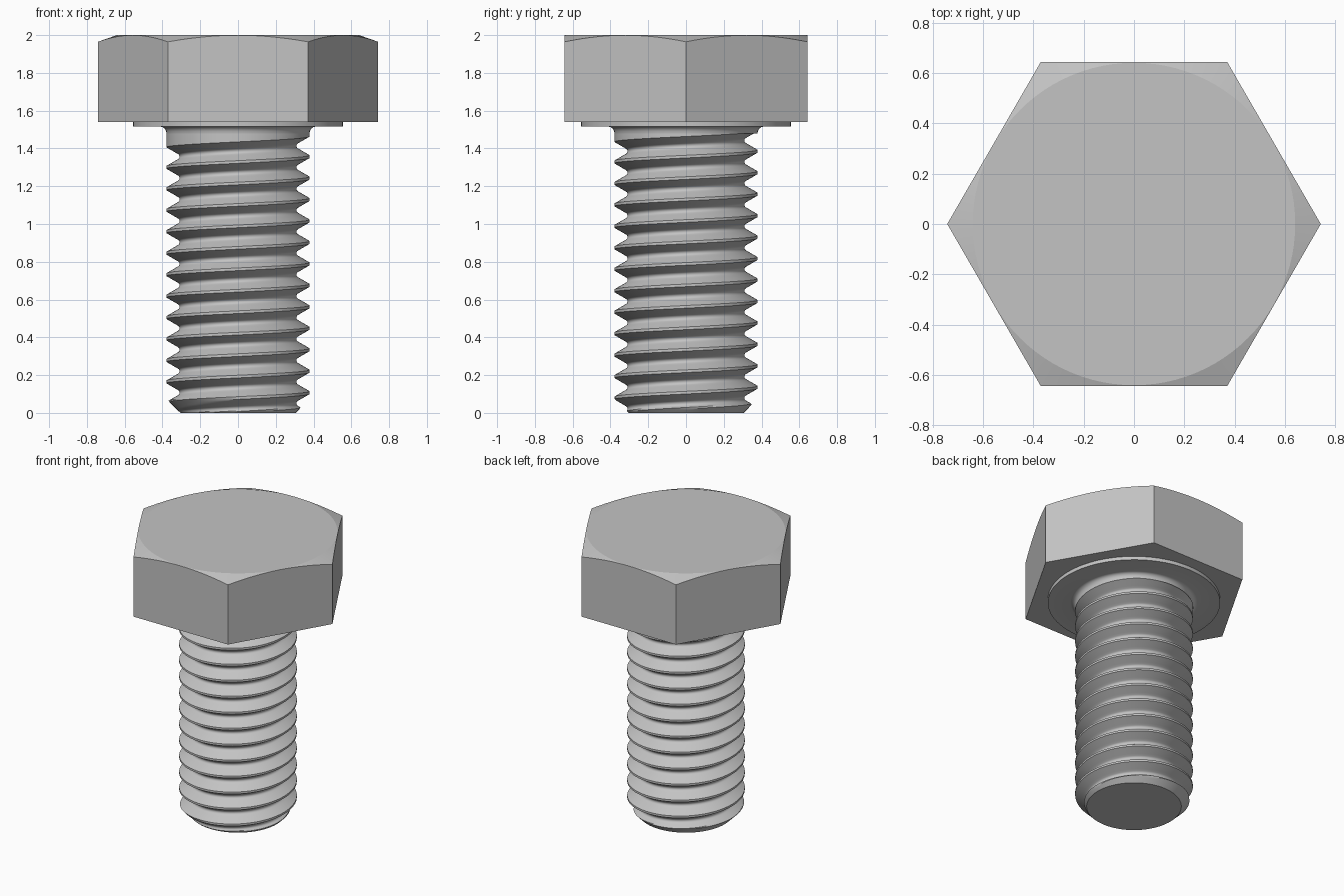
import bpy
import bmesh
from math import pi, cos, sin, sqrt, radians

cube = bpy.data.objects.get("Cube")
if cube:
    bpy.data.objects.remove(cube, do_unlink=True)

STEEL = (0.55, 0.55, 0.55, 1)
steel = bpy.data.materials.new("plain_steel")
steel.use_nodes = True
steel.diffuse_color = STEEL
steel.node_tree.nodes["Principled BSDF"].inputs["Base Color"].default_value = STEEL

SEG = 96
RADIUS, PITCH, COLLAR_Z, HEAD_Z, TOP_Z = 0.379, 0.1136, 1.515, 1.54, 2.0
FLAT, CORNER_DROP = 0.643, 0.35


def finish(name, bm, angle):
    bmesh.ops.remove_doubles(bm, verts=bm.verts, dist=0.0002)
    bmesh.ops.recalc_face_normals(bm, faces=bm.faces)
    mesh = bpy.data.meshes.new(name)
    bm.to_mesh(mesh)
    bm.free()
    mesh.materials.append(steel)
    obj = bpy.data.objects.new(name, mesh)
    bpy.context.collection.objects.link(obj)
    bpy.ops.object.select_all(action='DESELECT')
    obj.select_set(True)
    bpy.context.view_layer.objects.active = obj
    bpy.ops.object.shade_smooth_by_angle(angle=radians(angle))


def skin(bm, rows):
    """Join neighbouring rows of verts with quads."""
    for a, b in zip(rows, rows[1:]):
        for i in range(len(a) - 1):
            bm.faces.new((a[i], a[i + 1], b[i + 1], b[i]))


def point(bm, r, t, z):
    return bm.verts.new((r * cos(t), r * sin(t), z))


# Threaded shaft: rows follow the helix, ends clamped flat
def thread_depth(w):
    """Depth in pitches at distance w from the crest, with a rounded root."""
    if w < 0.375:
        return max(0, sqrt(3) * (w - 0.0625))
    return 0.469 + sqrt(0.1443 ** 2 - (0.5 - w) ** 2)


def shaft_point(bm, turn, v, t):
    crest = 1.30 - PITCH / 2 + PITCH * (turn + t / (2 * pi))
    z = min(max(crest + v * PITCH, 0), COLLAR_Z)
    w = (z - crest) / PITCH
    w = min(max(w, 0), 1)
    runout = min(max((1.46 - crest - PITCH / 2) / 0.012, 0), 1)
    r = RADIUS - runout * PITCH * thread_depth(0.5 - abs(w - 0.5))
    return point(bm, min(r, 0.305 + z), t, z)


half = [0.0625, 0.12, 0.18, 0.24, 0.31, 0.375, 0.41, 0.455]
steps = half + [0.5] + [1 - v for v in reversed(half)]
bm = bmesh.new()
rows = []
for turn in range(-13, 4):
    for v in steps:
        rows.append([shaft_point(bm, turn, v, 2 * pi * i / SEG) for i in range(SEG + 1)])
skin(bm, rows)
bmesh.ops.remove_doubles(bm, verts=bm.verts, dist=0.0002)
bmesh.ops.dissolve_degenerate(bm, dist=0.0001, edges=bm.edges)
# Flat end cap
rim = [e for e in bm.edges if e.is_boundary and all(v.co.z < 0.001 for v in e.verts)]
bmesh.ops.holes_fill(bm, edges=rim, sides=0)
finish("threaded_shaft", bm, 30)

# Washer face with a fillet down to the shaft
profile = [(RADIUS + 0.03 * (1 - cos(a * pi / 10)), 1.48 + 0.035 * sin(a * pi / 10))
           for a in range(6)]
profile += [(0.555, COLLAR_Z), (0.555, HEAD_Z)]
bm = bmesh.new()
skin(bm, [[point(bm, r, 2 * pi * i / SEG, z) for i in range(SEG + 1)] for r, z in profile])
finish("washer_face", bm, 30)

# Hexagonal head with a conical chamfer on the top corners
bm = bmesh.new()
chamfer_r = FLAT - 0.002
base, edge, disc = [], [], []
for i in range(SEG + 1):
    t = 2 * pi * i / SEG
    r = FLAT / cos(t % (pi / 3) - pi / 6)
    base.append(point(bm, r, t, HEAD_Z))
    edge.append(point(bm, r, t, TOP_Z - CORNER_DROP * (r - chamfer_r)))
    disc.append(point(bm, chamfer_r, t, TOP_Z))
skin(bm, [base, edge, disc])
bm.faces.new(disc[:-1])
bm.faces.new(base[:-1])
finish("hex_head", bm, 15)
